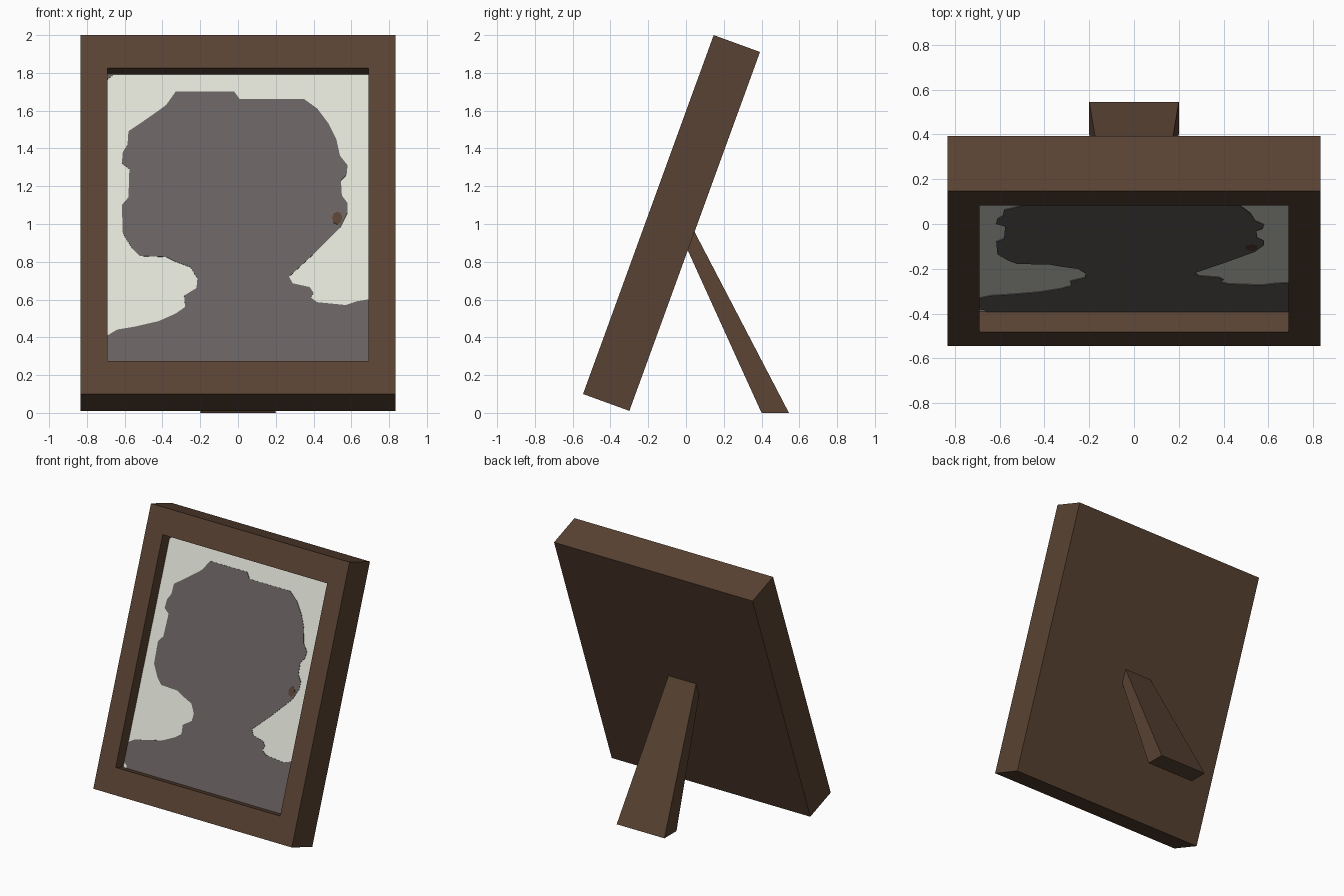
import bpy, bmesh, math

if "Cube" in bpy.data.objects:
    bpy.data.objects.remove(bpy.data.objects["Cube"])

TILT = math.radians(70)           # frame leans back 20 degrees
ORIGIN = (0, -0.545, 0.10)        # front bottom edge of the frame
HW, H, DEPTH = 0.833, 2.022, 0.261
IW, LOW, HIGH, RECESS = 0.69, 0.187, 1.836, 0.097


def material(name, rgb):
    m = bpy.data.materials.new(name)
    m.diffuse_color = (*rgb, 1)
    m.use_nodes = True
    m.node_tree.nodes["Principled BSDF"].inputs["Base Color"].default_value = m.diffuse_color
    return m


WOOD = material("dark_wood", (0.100, 0.055, 0.033))
PAPER = material("pale_paper", (0.74, 0.755, 0.67))
GREY = material("silhouette_grey", (0.134, 0.120, 0.116))


def make(name, bm, mat, leaning=True):
    bmesh.ops.recalc_face_normals(bm, faces=bm.faces)
    me = bpy.data.meshes.new(name)
    bm.to_mesh(me)
    bm.free()
    me.materials.append(mat)
    ob = bpy.data.objects.new(name, me)
    bpy.context.collection.objects.link(ob)
    if leaning:
        ob.location = ORIGIN
        ob.rotation_euler.x = TILT
    return ob


def rings(bm, loops):
    """Join successive four-point loops with side faces."""
    vs = [[bm.verts.new(p) for p in loop] for loop in loops]
    for a, b in zip(vs, vs[1:]):
        for i in range(4):
            j = (i + 1) % 4
            bm.faces.new((a[i], a[j], b[j], b[i]))
    return vs


def rect(w, v0, v1, z):
    return [(-w, v0, z), (w, v0, z), (w, v1, z), (-w, v1, z)]


# Frame with closed back and a recess; the recess floor is the paper
bm = bmesh.new()
r = rings(bm, [rect(HW, 0, H, -DEPTH), rect(HW, 0, H, 0),
               rect(IW, LOW, HIGH, 0), rect(IW, LOW, HIGH, -RECESS)])
bm.faces.new(r[0])
floor = bm.faces.new(r[3])
floor.material_index = 1
frame = make("frame", bm, WOOD)
frame.data.materials.append(PAPER)


def plate(name, pts, mat, z, thick=0.003):
    """Thin plate on the paper from front view (x, z) points."""
    bm = bmesh.new()
    k = math.sin(TILT)
    off = ORIGIN[2] - RECESS * math.cos(TILT)
    vs = [bm.verts.new((x, max(LOW, min(HIGH, (h - off) / k)), z - RECESS))
          for x, h in pts]
    f = bm.faces.new(vs)
    ext = bmesh.ops.extrude_face_region(bm, geom=[f])
    for v in ext["geom"]:
        if isinstance(v, bmesh.types.BMVert):
            v.co.z += thick
    bmesh.ops.triangulate(bm, faces=[g for g in bm.faces if len(g.verts) > 4])
    return make(name, bm, mat)


# Portrait silhouette: left shoulder, hair, right shoulder
outline = [
    (-0.66, 0.2), (-0.665, 0.262), (-0.69, 0.275), (-0.69, 0.41), (-0.64, 0.44),
    (-0.55, 0.455), (-0.42, 0.485), (-0.33, 0.525), (-0.28, 0.56), (-0.285, 0.62),
    (-0.22, 0.66), (-0.215, 0.71), (-0.25, 0.77), (-0.33, 0.80), (-0.38, 0.825),
    (-0.52, 0.83), (-0.56, 0.87), (-0.61, 0.95), (-0.615, 1.10), (-0.58, 1.14),
    (-0.575, 1.29), (-0.615, 1.32), (-0.61, 1.38), (-0.585, 1.42), (-0.58, 1.49),
    (-0.52, 1.53), (-0.42, 1.60), (-0.38, 1.63), (-0.33, 1.70), (-0.02, 1.70),
    (0.01, 1.66), (0.35, 1.66), (0.42, 1.61), (0.48, 1.53), (0.52, 1.45),
    (0.54, 1.36), (0.58, 1.31), (0.575, 1.26), (0.545, 1.23), (0.55, 1.15),
    (0.58, 1.11), (0.58, 1.06), (0.54, 0.98), (0.40, 0.84), (0.27, 0.72),
    (0.29, 0.685), (0.38, 0.665), (0.40, 0.635), (0.385, 0.61), (0.42, 0.585),
    (0.57, 0.57), (0.63, 0.59), (0.69, 0.60), (0.69, 0.2)]
plate("portrait_silhouette", outline, GREY, 0.0)

# Small brown spot and grey corner mark
plate("brown_spot", [(0.525 + 0.027 * math.cos(a * math.pi / 4),
                      1.03 + 0.034 * math.sin(a * math.pi / 4)) for a in range(8)],
      WOOD, 0.002)
plate("corner_mark", [(-0.69, 1.765), (-0.665, 1.785), (-0.665, 1.82), (-0.69, 1.82)],
      GREY, 0.0)

# Tapered rear leg
bm = bmesh.new()
r = rings(bm, [
    [(-0.2, 0.40, 0), (0.2, 0.40, 0), (0.2, 0.545, 0), (-0.2, 0.545, 0)],
    [(-0.115, 0.005, 0.87), (0.115, 0.005, 0.87),
     (0.115, 0.042, 0.965), (-0.115, 0.042, 0.965)]])
bm.faces.new(r[0])
bm.faces.new(r[1])
make("rear_leg", bm, WOOD, leaning=False)
